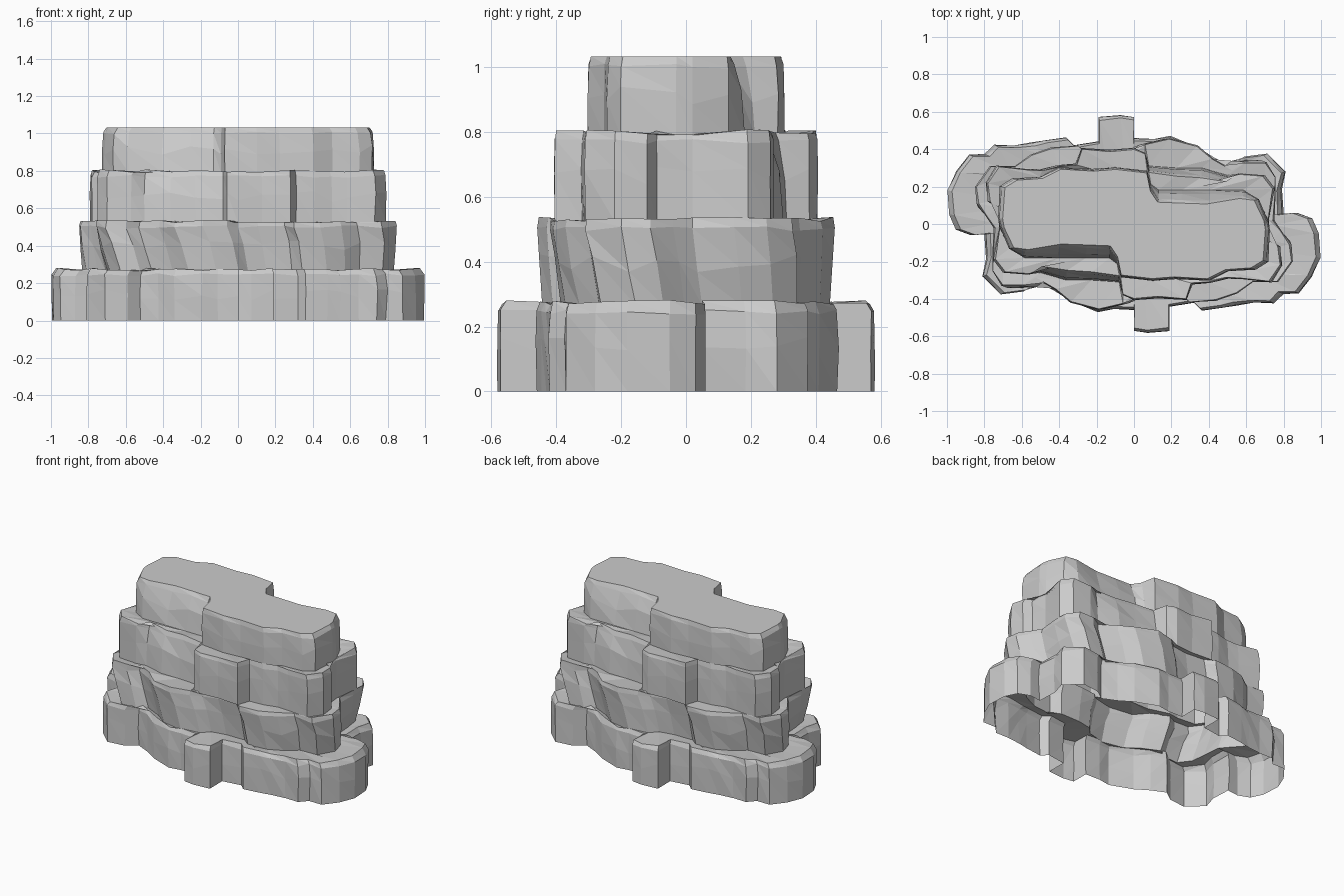
import bpy, bmesh, math, random

if "Cube" in bpy.data.objects:
    bpy.data.objects.remove(bpy.data.objects["Cube"])

random.seed(4)

# Half outlines (left -> back -> right); the other half is the same turned 180 degrees.
# An optional third number pushes the foot of the wall outwards there.
base = [(-.995, .18), (-.95, .28), (-.88, .37), (-.79, .37), (-.74, .42), (-.36, .46), (-.32, .42),
        (-.19, .44), (-.19, .57), (0, .57), (0, .455), (.19, .465), (.34, .41), (.52, .31),
        (.59, .36), (.71, .375), (.81, .28), (.79, .05), (.87, .06), (.95, .03), (.985, -.05)]
lower = [(-.85, .2), (-.77, .31), (-.64, .31), (-.55, .37), (-.44, .41), (-.3, .42), (-.25, .37),
         (0, .38), (.06, .43), (.19, .46), (.34, .42), (.42, .35), (.53, .29), (.6, .33), (.71, .33),
         (.76, .25), (.75, .02), (.79, -.04), (.84, -.11)]
middle = [(-.79, .22), (-.73, .31), (-.5, .29), (-.31, .32), (-.28, .405), (0, .405), (.06, .38),
          (.08, .28, .03), (.36, .25, .05), (.5, .23, .03), (.57, .27), (.7, .26), (.75, .19),
          (.72, .02), (.73, -.09), (.78, -.12)]
upper = [(-.72, .03), (-.71, .2), (-.64, .24), (-.5, .25), (-.4, .3), (-.22, .29), (-.1, .3),
         (.07, .28), (.09, .18, .03), (.13, .12, .06), (.4, .11, .07), (.58, .14, .04),
         (.66, .13), (.71, .02)]


def roughen(half):
    """Split long stretches into narrow facets so the walls get upright creases."""
    pts = [(p + (0,))[:3] for p in half]
    out = []
    for p, q in zip(pts, pts[1:] + [(-pts[0][0], -pts[0][1], 0)]):
        out.append(p)
        n = int(math.dist(p[:2], q[:2]) / .095)
        if math.dist(p[:2], q[:2]) < .16:
            continue
        for i in range(1, n):
            f = (i + random.uniform(-.3, .3)) / n
            k = 1 + random.uniform(-.03, .03)
            out.append(((p[0] + (q[0] - p[0]) * f) * k, (p[1] + (q[1] - p[1]) * f) * k,
                        p[2] + (q[2] - p[2]) * f))
    return out


def ring(half, z, scale, twist, foot, jitter, zj):
    """One closed ring: scaled, twisted and jittered, with two-fold symmetry."""
    a = max(abs(p[0]) for p in half)
    b = max(abs(p[1]) for p in half)
    c, s = math.cos(twist), math.sin(twist)
    pts = []
    for x, y, out in half:
        u, v = x / a, (y + out * foot) / b
        u, v = u * c - v * s, u * s + v * c
        k = scale + random.uniform(-jitter, jitter)
        pts.append((u * a * k, v * b * k, z + random.uniform(-zj, zj)))
    return pts + [(-x, -y, h) for x, y, h in pts]


def sweep(pts):
    """Clockwise angle of every ring point, unwrapped."""
    out = []
    for x, y, z in pts:
        t = math.atan2(y, -x)
        while out and t < out[-1] - math.pi / 2:
            t += 2 * math.pi
        out.append(t)
    return out + [out[0] + 2 * math.pi]


def tier_rings(half, z0, z1, foot_scale, rim_scale, twist):
    half = roughen(half)
    h = z1 - z0
    return [ring(half, z0, foot_scale, twist, 1, .003, 0),
            ring(half, z0 + h * .5, (1 + foot_scale) / 2 + .006, twist / 2, .7, .008, .03),
            ring(half, z1 - .03, 1.0, 0, .2, .004, .008),
            ring(half, z1, rim_scale, 0, 0, .004, .008 if z1 < 1 else 0)]


def build_tier(name, rings, inner):
    bm = bmesh.new()
    loops = [[bm.verts.new(p) for p in r] for r in rings]
    # cliff walls
    for lo, hi in zip(loops, loops[1:]):
        n = len(lo)
        for i in range(n):
            j = (i + 1) % n
            bm.faces.new((lo[i], hi[i], hi[j]))
            bm.faces.new((lo[i], hi[j], lo[j]))
    o = loops[-1]
    if inner is None:
        # flat summit
        bm.faces.new(o[::-1])
    else:
        # ledge to the foot of the next tier
        q = [bm.verts.new(p) for p in inner]
        to, tq = sweep(rings[-1]), sweep(inner)
        i = j = 0
        while i < len(o) or j < len(q):
            a, b = o[i % len(o)], q[j % len(q)]
            if j >= len(q) or (i < len(o) and to[i + 1] <= tq[j + 1]):
                i += 1
                bm.faces.new((a, b, o[i % len(o)]))
            else:
                j += 1
                bm.faces.new((a, b, q[j % len(q)]))
    me = bpy.data.meshes.new(name)
    bm.to_mesh(me)
    bm.free()
    bpy.context.collection.objects.link(bpy.data.objects.new(name, me))


# name, outline, foot height, top height, foot scale, rim scale, lean round the rock
tiers = [("rock_base", base, 0, .275, 1.0, .975, 0),
         ("rock_lower_tier", lower, .265, .53, .95, .99, .08),
         ("rock_middle_tier", middle, .525, .80, 1.0, .985, 0),
         ("rock_top_tier", upper, .79, 1.033, 1.01, .975, 0)]
all_rings = [tier_rings(*t[1:]) for t in tiers]
for k, t in enumerate(tiers):
    build_tier(t[0], all_rings[k], all_rings[k + 1][0] if k < 3 else None)
